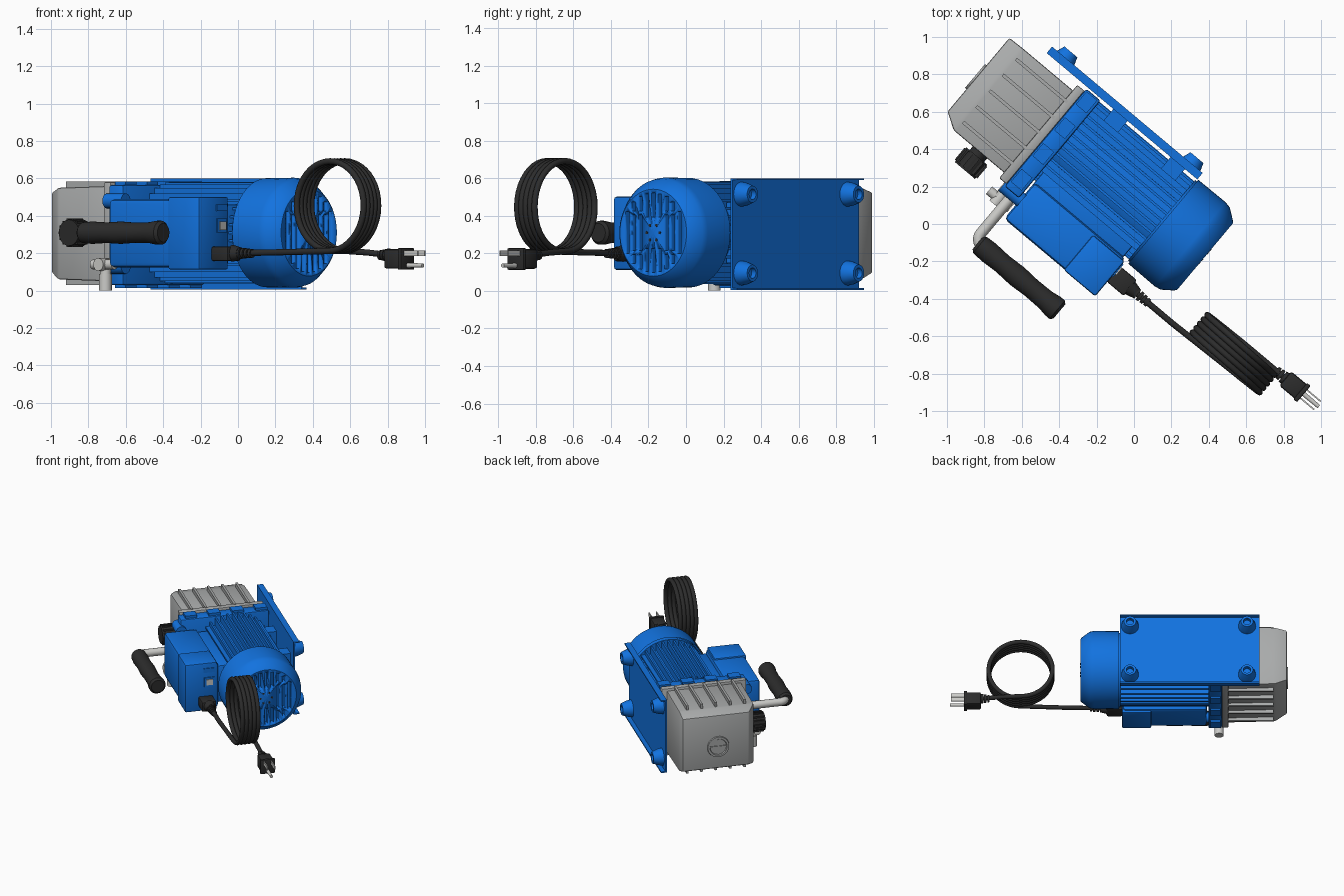
import bpy, bmesh, math
from mathutils import Matrix, Vector

if "Cube" in bpy.data.objects:
    bpy.data.objects.remove(bpy.data.objects["Cube"])

# Everything is laid out along u (motor axis), v (across) and z, then turned 40 degrees
TURN = Matrix.Rotation(math.radians(-40), 4, 'Z')


def material(name, rgb):
    m = bpy.data.materials.new(name)
    m.diffuse_color = (*rgb, 1)
    m.use_nodes = True
    m.node_tree.nodes["Principled BSDF"].inputs["Base Color"].default_value = m.diffuse_color
    return m


BLUE = material("blue_paint", (0.006, 0.17, 0.74))
GREY = material("cast_grey", (0.40, 0.41, 0.41))
STEEL = material("light_steel", (0.60, 0.60, 0.58))
BLACK = material("black_rubber", (0.025, 0.025, 0.025))


def finish(bm, name, mat, bevel=0.0):
    bmesh.ops.recalc_face_normals(bm, faces=bm.faces)
    if bevel:
        bmesh.ops.bevel(bm, geom=list(bm.edges), offset=bevel, segments=2, profile=0.5, affect='EDGES')
    bm.transform(TURN)
    me = bpy.data.meshes.new(name)
    bm.to_mesh(me)
    bm.free()
    ob = bpy.data.objects.new(name, me)
    me.materials.append(mat)
    bpy.context.collection.objects.link(ob)
    return smooth(ob)


def smooth(ob):
    bpy.ops.object.select_all(action='DESELECT')
    ob.select_set(True)
    bpy.context.view_layer.objects.active = ob
    bpy.ops.object.shade_smooth_by_angle(angle=math.radians(32))
    return ob


def boxes(name, mat, items, bevel=0.0):
    """Each item is u0, u1, v0, v1, z0, z1."""
    bm = bmesh.new()
    for u0, u1, v0, v1, z0, z1 in items:
        mid = Vector((u0 + u1, v0 + v1, z0 + z1)) / 2
        bmesh.ops.create_cube(bm, size=1, matrix=Matrix.Translation(mid) @ Matrix.Diagonal((u1 - u0, v1 - v0, z1 - z0, 1)))
    return finish(bm, name, mat, bevel)


def rods(name, mat, items, n=24):
    """Each item is start, end, start radius, end radius."""
    bm = bmesh.new()
    for a, b, r1, r2 in items:
        a, b = Vector(a), Vector(b)
        rot = (b - a).to_track_quat('Z', 'Y').to_matrix().to_4x4()
        bmesh.ops.create_cone(bm, cap_ends=True, segments=n, radius1=r1, radius2=r2, depth=(b - a).length,
                              matrix=Matrix.Translation((a + b) / 2) @ rot)
    return finish(bm, name, mat)


def lathe(name, mat, origin, axis, profile, n=48, closed=False):
    """Profile of (distance along axis, radius) turned about the axis."""
    bm = bmesh.new()
    ax = Vector(axis)
    vs = [bm.verts.new(Vector(origin) + ax * d + Vector((0, 0, r))) for d, r in profile]
    es = [bm.edges.new(p) for p in zip(vs, vs[1:])]
    if closed:
        es.append(bm.edges.new((vs[-1], vs[0])))
    bmesh.ops.spin(bm, geom=vs + es, cent=origin, axis=ax, angle=math.tau, steps=n)
    bmesh.ops.remove_doubles(bm, verts=bm.verts, dist=1e-4)
    return finish(bm, name, mat)


def tube(name, mat, pts, r):
    cu = bpy.data.curves.new(name, 'CURVE')
    cu.dimensions = '3D'
    cu.bevel_depth, cu.bevel_resolution, cu.use_fill_caps = r, 4, True
    sp = cu.splines.new('POLY')
    sp.points.add(len(pts) - 1)
    for p, c in zip(sp.points, pts):
        p.co = (*(TURN @ Vector(c)), 1)
    ob = bpy.data.objects.new(name, cu)
    bpy.context.collection.objects.link(ob)
    cu.materials.append(mat)
    bpy.ops.object.select_all(action='DESELECT')
    ob.select_set(True)
    bpy.context.view_layer.objects.active = ob
    bpy.ops.object.convert(target='MESH')
    return smooth(bpy.context.view_layer.objects.active)


AV, AZ = 0.11, 0.31          # motor axis

# Base plate: channel with two lips, four feet, two motor mounts
boxes("base_plate", BLUE, [(-.945, .106, .40, .412, .006, .60), (-.945, .106, .40, .445, .006, .016),
                           (-.945, .106, .40, .445, .59, .60)])
for i, (u, z) in enumerate([(u, z) for u in (-.85, .03) for z in (.095, .515)]):
    lathe(f"foot_{i + 1}", BLUE, (u, .41, z), (0, 1, 0),
          [(0, .066), (.03, .062), (.078, .045), (.078, .028), (.05, .026), (.05, 0)], 24)
boxes("motor_mounts", BLUE, [(u, u + .1, .3, .402, .15, .47) for u in (-.48, -.08)])

# Motor body: core with parallel cooling fins
rods("motor_core", BLUE, [((-.57, AV, AZ), (.13, AV, AZ), .225, .225)], 48)
fins = []
for k in range(-4, 5):
    o = k * .043
    h = math.sqrt(.272 ** 2 - o * o)
    fins += [(-.56, .12, AV + o - .007, AV + o + .007, AZ - h, AZ + h),
             (-.56, .12, AV - h, AV + h, AZ + o - .007, AZ + o + .007)]
boxes("cooling_fins", BLUE, fins)

# Fan cover: hollow shell with slots cut through the end
cover = lathe("fan_cover", BLUE, (0, AV, AZ), (1, 0, 0),
              [(.112, .292), (.30, .294), (.335, .287), (.392, .245), (.403, .232), (.403, 0),
               (.388, 0), (.388, .228), (.325, .272), (.112, .276)], 56)
slots = []
for k in range(-4, 5):
    o = k * .045
    h = math.sqrt(.212 ** 2 - o * o)
    rows = [(-h, h)] if abs(k) == 4 else [(-h, -.115), (-.095, .095), (.115, h)] if abs(k) > 1 else [(-h, -.085), (.085, h)]
    slots += [(.36, .45, AV + o - .012, AV + o + .012, AZ + a, AZ + b) for a, b in rows]
cutter = boxes("slot_cutter", BLUE, slots)
cutter.hide_render = True
mod = cover.modifiers.new("slots", 'BOOLEAN')
mod.object, mod.operation, mod.solver = cutter, 'DIFFERENCE', 'EXACT'
bpy.context.view_layer.objects.active = cover
bpy.ops.object.modifier_apply(modifier=mod.name)
bpy.data.objects.remove(cutter)
rods("fan_hub", BLUE, [((.13, AV, AZ), (.37, AV, AZ), .05, .05)])
rods("motor_end_plate", BLUE, [((.10, AV, AZ), (.14, AV, AZ), .28, .28)], 48)
rods("cover_centre_holes", BLACK, [((.40, AV + .045 * math.cos(a), AZ + .045 * math.sin(a)),
                                    (.405, AV + .045 * math.cos(a), AZ + .045 * math.sin(a)), .008, .008)
                                   for a in [i * math.tau / 6 for i in range(6)]], 10)

# Pump flange with tabs, and its bolts
boxes("pump_flange", BLUE, [(-.66, -.56, -.29, .39, .03, .565)], .012)
boxes("flange_tabs", BLUE, [(-.65, -.575, v, v + .09, z, z + .05) for v in (-.25, -.07, .11, .29) for z in (.015, .535)])
rods("flange_bolts", BLUE, [((-.67, -.29, z), (-.54, -.29, z), .04, .04) for z in (.13, .48)], 16)

# Oil box: joint plate, chamfered casting, ribs above and below
boxes("joint_plate", GREY, [(-.71, -.66, -.275, .375, .03, .58)], .008)
bm = bmesh.new()
rings = []
for u, v0, v1, z0, z1 in [(-.69, -.236, .337, .05, .56), (-1.06, -.236, .337, .06, .55), (-1.15, -.18, .334, .095, .525)]:
    rings.append([bm.verts.new((u, v, z)) for v, z in ((v0, z0), (v1, z0), (v1, z1), (v0, z1))])
for a, b in zip(rings, rings[1:]):
    for i in range(4):
        bm.faces.new((a[i], a[i - 1], b[i - 1], b[i]))
bm.faces.new(rings[0])
bm.faces.new(rings[-1])
finish(bm, "oil_box", GREY, .01)
boxes("oil_box_ribs", GREY, [(-1.05, -.69, v - .009, v + .009, z, z + .06) for v in (-.17, -.06, .05, .16, .27)
                             for z in (.03, .525)])
lathe("end_sight_ring", GREY, (-1.148, .06, .27), (-1, 0, 0), [(0, .085), (.012, .082), (.012, .066), (.003, .062), (.003, 0)], 32)
boxes("sight_spokes", GREY, [(-1.158, -1.148, .0, .12, .263, .277), (-1.158, -1.148, .053, .067, .21, .33)])

# Ribbed oil filler cap
rods("filler_neck", BLACK, [((-.877, -.22, AZ), (-.877, -.27, AZ), .05, .05)])
rods("filler_cap", BLACK, [((-.877, -.262, AZ), (-.877, -.362, AZ), .073, .07)])
boxes("filler_cap_ribs", BLACK, [(c - .007, c + .007, -.352, -.27, d - .007, d + .007)
                                 for c, d in [(-.877 + .072 * math.cos(i * math.tau / 14), AZ + .072 * math.sin(i * math.tau / 14))
                                              for i in range(14)]])

# Carry handle with a moulded grip
bend = [(-.545 - .05 * math.sin(t), -.565 - .05 * math.cos(t), AZ) for t in [math.pi / 2 * (1 - i / 6) for i in range(7)]]
tube("handle_bar", STEEL, [(-.595, -.26, AZ)] + bend + [(-.4, -.615, AZ)], .03)
lathe("handle_grip", BLACK, (0, -.615, AZ), (1, 0, 0),
      [(-.575, 0), (-.575, .042), (-.56, .056), (-.50, .06), (-.40, .055), (-.30, .06), (-.20, .054), (-.10, .056),
       (-.05, .064), (-.02, .064), (-.005, .05), (-.005, 0)], 28)

# Intake valve
rods("intake_valve", STEEL, [((-.64, -.25, .14), (-.64, -.40, .14), .034, .034), ((-.64, -.34, .17), (-.64, -.34, .085), .03, .03),
                             ((-.64, -.34, .09), (-.64, -.34, .002), .034, .034), ((-.71, -.36, .14), (-.56, -.36, .14), .026, .026)])

# Terminal box on the motor side
boxes("terminal_box", BLUE, [(-.55, .085, -.425, -.17, .125, .49)], .025)
boxes("terminal_box_neck", BLUE, [(-.55, .07, -.2, 0, .16, .46)], .01)
boxes("terminal_box_end", BLUE, [(-.13, .09, -.43, -.185, .112, .502)], .012)
boxes("switch_surround", BLUE, [(.085, .096, -.285, -.205, .31, .385)])
boxes("rocker_switch", STEEL, [(.09, .103, -.27, -.22, .325, .37)])
boxes("rating_panel", BLUE, [(.085, .096, -.29, -.2, .425, .46)])

# Inlet plug with strain relief
CV = -.275
boxes("inlet_plug", BLACK, [(.088, .205, CV - .055, CV + .055, .158, .236)], .01)
rods("inlet_strain_relief", BLACK, [((.195, CV, .2), (.245, CV, .2), .045, .032)] +
     [((.24 + i * .025, CV, .2), (.257 + i * .025, CV, .2), .03 - i * .002, .03 - i * .002) for i in range(4)])

# Power cord: straight run, five coils, straight run
R, CU, CZ = .24, .853, .452
cord = [(.19, CV, .2), (.5, CV, .205)]
for i in range(5 * 40 + 1):
    a = i * math.tau / 40
    cord.append((CU + R * math.sin(a), -.265 + .152 * i / 200, CZ - R * math.cos(a)))
cord += [(1.0, -.113, .204), (1.15, -.113, .19)]
tube("power_cord", BLACK, cord, .0165)

# Mains plug with three prongs
PV = -.113
boxes("mains_plug", BLACK, [(1.15, 1.27, PV - .05, PV + .05, .118, .222)], .014)
boxes("mains_plug_face", BLACK, [(1.255, 1.28, PV - .057, PV + .057, .112, .228)], .006)
rods("mains_strain_relief", BLACK, [((1.085 + i * .024, PV, .19), (1.103 + i * .024, PV, .19), .026 + i * .004, .028 + i * .004)
                                    for i in range(3)])
boxes("plug_blades", STEEL, [(1.27, 1.375, v - .004, v + .004, .185, .215) for v in (PV - .028, PV + .028)])
rods("plug_earth_pin", STEEL, [((1.27, PV, .135), (1.385, PV, .135), .013, .011)], 14)
